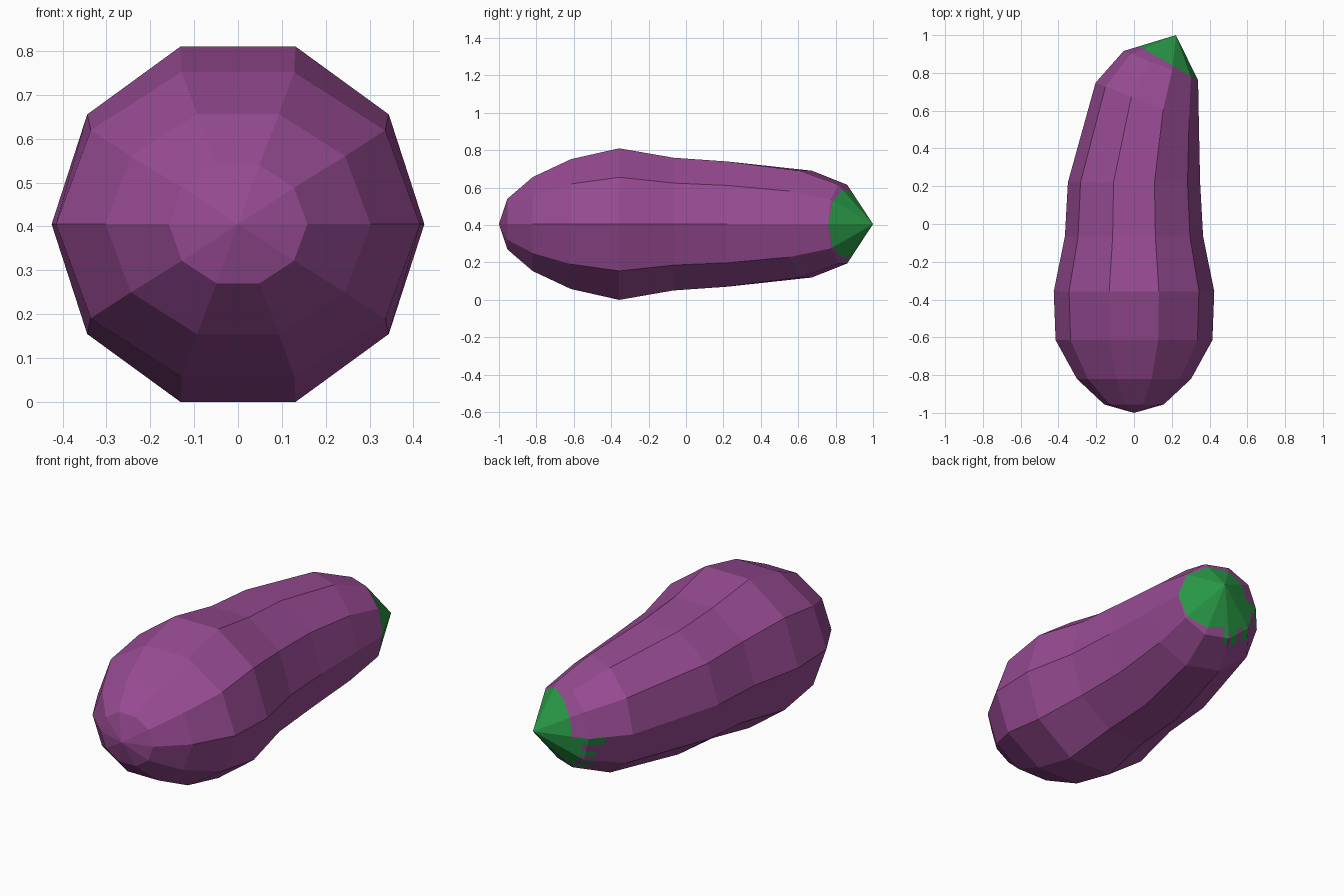
import bpy, bmesh, math
from mathutils import Vector

if "Cube" in bpy.data.objects:
    bpy.data.objects.remove(bpy.data.objects["Cube"])

SIDES, ZC = 10, 0.405
TILT = math.radians(21.5)                       # bend of the stem end

def material(name, rgb):
    m = bpy.data.materials.new(name)
    m.diffuse_color = (*rgb, 1)
    m.use_nodes = True
    m.node_tree.nodes["Principled BSDF"].inputs["Base Color"].default_value = m.diffuse_color
    return m

# rings along the body: centre x, centre y, radius across, radius up, tilt
rings = [
    (0, -0.955, 0.158, 0.142, 0), (0, -0.82, 0.302, 0.264, 0),
    (0, -0.615, 0.415, 0.365, 0), (0, -0.357, 0.425, 0.426, 0),
    (0, -0.067, 0.366, 0.373, 0), (0, 0.22, 0.35, 0.352, 0),
    (0.07, 0.64, 0.294, 0.30, TILT), (0.142, 0.838, 0.212, 0.221, TILT),
]

bm = bmesh.new()
loops = []
for cx, cy, rx, rz, t in rings:
    loop = []
    for i in range(SIDES):
        a = 2 * math.pi * i / SIDES
        w = rx * math.cos(a)
        loop.append(bm.verts.new((cx + w * math.cos(t), cy - w * math.sin(t),
                                  ZC + rz * math.sin(a))))
    loops.append(loop)
nose = bm.verts.new((0, -1, ZC))
tip = bm.verts.new((0.222, 1.0, ZC))
for i in range(SIDES):
    j = (i + 1) % SIDES
    bm.faces.new((nose, loops[0][i], loops[0][j]))
    for a, b in zip(loops, loops[1:]):
        bm.faces.new((a[j], a[i], b[i], b[j]))
    bm.faces.new((loops[-1][j], loops[-1][i], tip))
bmesh.ops.recalc_face_normals(bm, faces=bm.faces)

# stem-end frame: axis along the bend, side across it
origin = Vector((0.142, 0.838, ZC))
axis = Vector((math.sin(TILT), math.cos(TILT), 0))
side = Vector((math.cos(TILT), -math.sin(TILT), 0))
up = Vector((0, 0, 1))
cap_point, cap_normal = Vector((0.03, 0.94, ZC)), Vector((0.58, 1, 0)).normalized()

def angle(p):
    d = p - origin
    return math.degrees(math.atan2(d.z, d.dot(side))) % 360

def end_faces(drips_only):
    out = []
    for f in bm.faces:
        c = f.calc_center_median()
        if (c - origin).dot(axis) > -0.15 and (not drips_only or 178 < angle(c) < 290):
            out.append(f)
    return out

def cut(point, normal, drips_only=False):
    fs = end_faces(drips_only)
    geom = fs + list({e for f in fs for e in f.edges}) + list({v for f in fs for v in f.verts})
    bmesh.ops.bisect_plane(bm, geom=geom, dist=0.0005, plane_co=point, plane_no=normal)

# green cap edge, then the small ragged fingers under the left side
drips = [(180, 191, -0.08), (203, 211, -0.05), (218, 227, -0.075),
         (237, 247, -0.07), (253, 260, -0.04)]
cut(cap_point, cap_normal)
for a in sorted({x for d in drips for x in d[:2]} - {180}):
    r = math.radians(a)
    cut(origin, up * math.cos(r) - side * math.sin(r), True)
for s in (0.015, -0.04, -0.05, -0.07, -0.075, -0.08):
    cut(origin + axis * s, axis, True)

for f in bm.faces:
    c = f.calc_center_median()
    s, a = (c - origin).dot(axis), angle(c)
    green = s > -0.02 and (c - cap_point).dot(cap_normal) > 0
    if 180 < a < 260:
        green = green or s > 0.015 or any(lo < a < hi and s > lim for lo, hi, lim in drips)
    f.material_index = 1 if green else 0
    f.smooth = False

mesh = bpy.data.meshes.new("eggplant")
bm.to_mesh(mesh)
bm.free()
mesh.materials.append(material("purple skin", (0.31, 0.07, 0.29)))
mesh.materials.append(material("green cap", (0.023, 0.33, 0.065)))
bpy.context.collection.objects.link(bpy.data.objects.new("eggplant", mesh))
